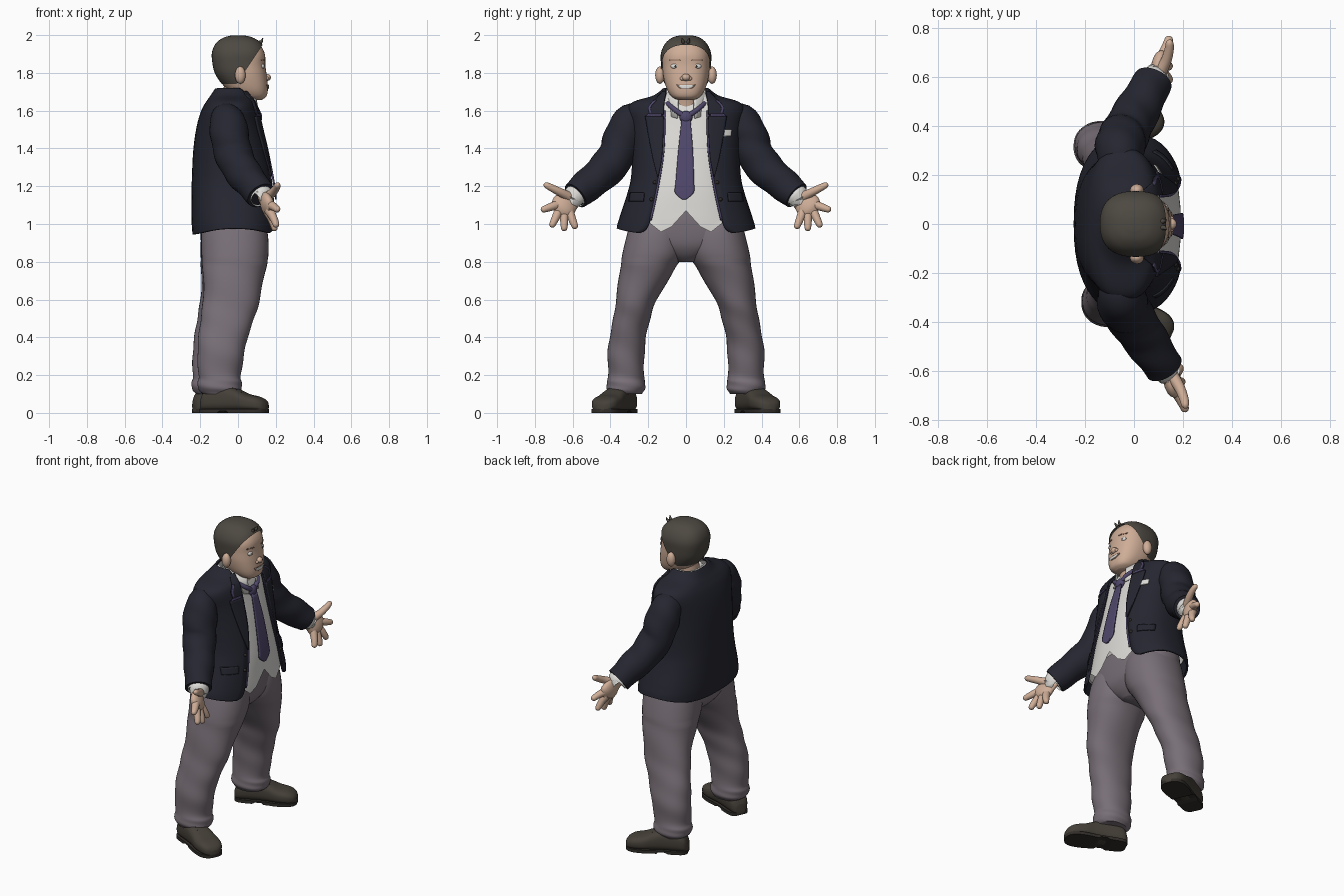
import bpy, bmesh, math
from mathutils import Vector, Matrix

if "Cube" in bpy.data.objects:
    bpy.data.objects.remove(bpy.data.objects["Cube"])


def material(name, *rgb):
    m = bpy.data.materials.new(name)
    m.use_nodes = True
    m.diffuse_color = (*rgb, 1)
    m.node_tree.nodes["Principled BSDF"].inputs["Base Color"].default_value = (*rgb, 1)
    return m


SKIN = material("skin", .62, .42, .31)
LIP = material("lip_and_brow", .3, .17, .12)
HAIR = material("dark_hair", .075, .066, .054)
NAVY = material("navy_cloth", .018, .019, .029)
PURPLE = material("purple_silk", .08, .063, .145)
WHITE = material("white_cloth", .72, .71, .68)
GREY = material("mauve_grey_cloth", .19, .16, .185)
LEATHER = material("brown_leather", .06, .051, .04)
SOLE = material("dark_sole", .03, .026, .022)
BULGE = 2.45  # squareness of body outlines


def finish(name, bm, mat, thick=0):
    bmesh.ops.recalc_face_normals(bm, faces=bm.faces)
    mesh = bpy.data.meshes.new(name)
    bm.to_mesh(mesh)
    bm.free()
    mesh.materials.append(mat)
    ob = bpy.data.objects.new(name, mesh)
    bpy.context.collection.objects.link(ob)
    if thick:
        mod = ob.modifiers.new("thickness", 'SOLIDIFY')
        mod.thickness, mod.offset = thick, 0
    bpy.ops.object.select_all(action='DESELECT')
    ob.select_set(True)
    bpy.context.view_layer.objects.active = ob
    bpy.ops.object.shade_smooth_by_angle(angle=math.radians(45))
    return ob


def smooth(keys, steps=5):
    """Catmull-Rom interpolation of number tuples."""
    out = []
    for i in range(len(keys) - 1):
        quad = [keys[max(i - 1, 0)], keys[i], keys[i + 1], keys[min(i + 2, len(keys) - 1)]]
        for k in range(steps):
            t = k / steps
            out.append(tuple(b + .5 * t * (c - a + t * (2*a - 5*b + 4*c - d + t * (3*(b - c) + d - a)))
                             for a, b, c, d in zip(*quad)))
    return out + [tuple(keys[-1])]


def ring(c, a, b, n=2, start=0, fold=0, phase=0, count=40):
    """Superellipse outline; a start angle leaves a gap at the front."""
    c, pts = Vector(c), []
    span = 2 * math.pi - 2 * start
    for i in range(count + (1 if start else 0)):
        t = start + span * i / count
        u, v = (math.copysign(abs(f) ** (2 / n), f) for f in (math.cos(t), math.sin(t)))
        pts.append(c + (a * u + b * v) * (1 + fold * math.sin(2 * t + phase)))
    return pts


def loft(name, rings, mat, closed=True, caps=True, thick=0, edit=None):
    bm = bmesh.new()
    rows = [[bm.verts.new(p) for p in r] for r in rings]
    n = len(rows[0])
    for r, q in zip(rows, rows[1:]):
        for i in range(n if closed else n - 1):
            j = (i + 1) % n
            bm.faces.new((r[i], r[j], q[j], q[i]))
    if closed and caps:
        bm.faces.new(rows[0])
        bm.faces.new(rows[-1])
    if edit:
        edit(bm)
    return finish(name, bm, mat, thick)


def sweep(name, path, mat, flat=1, fold=0, steps=5):
    """Tube along (x, y, z, radius) keys, flattened along x."""
    pts, rings = smooth(path, steps), []
    for i, p in enumerate(pts):
        t = (Vector(pts[min(i + 1, len(pts) - 1)][:3]) - Vector(pts[max(i - 1, 0)][:3])).normalized()
        b = t.cross(Vector((1, 0, 0))).normalized()
        rings.append(ring(p[:3], b.cross(t) * p[3] * flat, b * p[3], fold=fold, phase=i * .9, count=28))
    return loft(name, rings, mat)


def ball(name, loc, scale, mat):
    bm = bmesh.new()
    bmesh.ops.create_uvsphere(bm, u_segments=24, v_segments=14, radius=1,
                              matrix=Matrix.Translation(loc) @ Matrix.Diagonal((*scale, 1)))
    return finish(name, bm, mat)


def band(key, off=0, start=0, lift=0):
    """Horizontal body outline from (z, back, front, half width)."""
    z, back, front, hw = key
    return ring(((back + front) / 2, 0, z + lift), Vector(((front - back) / 2 + off, 0, 0)),
                Vector((0, hw + off, 0)), BULGE, start)


def at(keys, z):
    keys = smooth(keys)
    for a, b in zip(keys, keys[1:]):
        if a[0] <= z <= b[0]:
            f = (z - a[0]) / (b[0] - a[0])
            return [p + (q - p) * f for p, q in zip(a, b)]
    return keys[0] if z < keys[0][0] else keys[-1]


def patch(name, body, rows, off, mat, side=1, thick=.006):
    """Thin plate of (z, y0, y1) rows hugging the front of a body."""
    lines = []
    for z, y0, y1 in smooth(rows, 4):
        _, back, front, hw = at(body, z)
        line = []
        for i in range(9):
            y = y0 + (y1 - y0) * i / 8
            r = max(0, 1 - (abs(y) / (hw + off)) ** BULGE) ** (1 / BULGE)
            line.append(Vector(((back + front) / 2 + ((front - back) / 2 + off) * r, y * side, z)))
        lines.append(line)
    return loft(name, lines, mat, closed=False, thick=thick)


# Torso: shirt and open jacket share one profile (z, back, front, half width)
TORSO = [(.945, -.235, .205, .362), (1.02, -.24, .204, .35), (1.15, -.24, .196, .308), (1.25, -.238, .182, .285),
         (1.4, -.23, .152, .28), (1.52, -.212, .122, .29), (1.6, -.188, .102, .305), (1.642, -.165, .087, .275),
         (1.675, -.142, .07, .17), (1.715, -.115, .05, .115)]
OPENING = [(.945, .25), (.965, .215), (1.02, .19), (1.18, .155), (1.39, .122), (1.6, .118), (1.715, .107)]
shirt = [band(k, -.014) for k in smooth(TORSO)]
for row in shirt:
    for p in row:
        y = abs(p.y)
        hem = 1.07 - 1.1 * y if y < .115 else .943 + .8 * (y - .115)
        p.z = max(p.z, hem if p.x > 0 and y < .23 else 1.04)
loft("shirt", shirt, WHITE, caps=False)
jacket = []
for k in smooth(TORSO):
    gap = at(OPENING, k[0])[1]
    row = band(k, start=math.asin((gap / k[3]) ** (BULGE / 2)))
    for p in row:
        p.z += .03 * (abs(p.y) / k[3]) ** 4 * max(0, 1.02 - k[0]) / .075
    jacket.append(row)
loft("jacket", jacket, NAVY, closed=False, thick=.012)

# Tie
patch("tie_blade", TORSO, [(1.13, -.02, .0), (1.165, -.058, .04), (1.22, -.055, .043), (1.4, -.04, .036),
                           (1.55, -.024, .024)], .003, PURPLE, thick=.009)
ball("tie_knot", (.108, 0, 1.565), (.02, .034, .034), PURPLE)

# Neck and shirt collar
sweep("neck", [(-.01, 0, 1.56, .085), (0, 0, 1.65, .084), (.015, 0, 1.74, .088)], SKIN)
collar = []
for z, r, dip in ((1.61, .117, .055), (1.655, .108, .035), (1.7, .098, .015)):
    row = ring((.002, 0, z), Vector((r, 0, 0)), Vector((0, r, 0)), start=.4)
    for p in row:
        p.z -= dip * max(0, p.x / r)
    collar.append(row)
loft("shirt_collar", collar, WHITE, closed=False, thick=.008)

# Head, hair, face
HEAD = [(1.657, .03, .125, .045), (1.675, .0, .15, .076), (1.715, -.06, .158, .102), (1.78, -.11, .153, .12),
        (1.84, -.127, .145, .125), (1.9, -.13, .142, .124), (1.95, -.108, .115, .1), (1.98, -.065, .068, .062),
        (1.991, -.02, .02, .02)]
loft("head", [band(k) for k in smooth(HEAD)], SKIN)


def trim_hair(bm):
    for co, no in (((.045, 0, 1.82), (-1.5, 0, 1)), ((0, 0, 1.742), (0, 0, 1))):
        bmesh.ops.bisect_plane(bm, geom=bm.verts[:] + bm.edges[:] + bm.faces[:],
                               plane_co=co, plane_no=no, clear_inner=True)


loft("hair", [band(k, .008, lift=.008) for k in smooth(HEAD)], HAIR, edit=trim_hair)
for i, y in enumerate((-.015, .012)):
    sweep(f"hair_tuft_{i}", [(.1, y, 1.955, .012), (.122, y, 1.965, .009), (.132, y * 1.5, 1.985, .002)], HAIR)
ball("nose", (.152, 0, 1.776), (.022, .023, .019), SKIN)
patch("mouth_line", HEAD, [(1.714, -.02, .02), (1.724, -.04, .04), (1.738, -.05, .05)], .002, LIP, thick=.003)
patch("teeth", HEAD, [(1.718, -.022, .022), (1.727, -.037, .037), (1.735, -.045, .045)], .004, WHITE, thick=.003)

for s, side in ((1, "left"), (-1, "right")):
    def reach(x, y, z, r):
        """The right arm stretches a little further forward."""
        return (x + (max(0, y - .25) * .13 if s < 0 else 0), y * s, z, r)

    # Face parts
    ball(f"{side}_ear", (.012, .138 * s, 1.788), (.028, .025, .046), SKIN)
    ball(f"{side}_nostril", (.15, .02 * s, 1.77), (.013, .013, .011), SKIN)
    ball(f"{side}_eye", (.13, .056 * s, 1.835), (.011, .025, .014), WHITE)
    ball(f"{side}_pupil", (.1385, .055 * s, 1.835), (.004, .006, .007), SOLE)
    patch(f"{side}_brow", HEAD, [(1.866, .03, .085), (1.872, .034, .087)], .002, LIP, s, .003)

    # Lapels, trim, pockets, buttons
    patch(f"{side}_lapel", TORSO, [(1.25, .146, .15), (1.35, .128, .175), (1.48, .12, .2), (1.57, .118, .215)],
          .012, NAVY, s, .009)
    patch(f"{side}_jacket_collar", TORSO, [(1.58, .118, .19), (1.62, .117, .195), (1.655, .113, .165),
                                           (1.7, .104, .122)], .012, NAVY, s, .009)
    patch(f"{side}_notch_trim", TORSO, [(1.57, .13, .215), (1.584, .13, .2)], .018, PURPLE, s, .003)
    patch(f"{side}_collar_trim", TORSO, [(1.585, .182, .194), (1.62, .186, .2), (1.655, .155, .17)],
          .018, PURPLE, s, .003)
    patch(f"{side}_lining_edge", TORSO, [(1.02, .182, .193), (1.18, .147, .158), (1.39, .114, .125),
                                         (1.6, .109, .121)], .007, PURPLE, s, .004)
    patch(f"{side}_pocket_flap", TORSO, [(1.12, .225, .302), (1.165, .22, .295)], .009, NAVY, s)
    for z in (1.13, 1.22):
        y = at(OPENING, z)[1] + .018
        ball(f"{side}_button", (at(TORSO, z)[2] - .022, y * s, z), (.012, .01, .01), SOLE)
    sweep(f"{side}_tie_band", [(.108, .015 * s, 1.575, .014), (.1, .06 * s, 1.605, .013),
                               (.06, .1 * s, 1.64, .012)], PURPLE)

    # Sleeve and cuff
    sweep(f"{side}_sleeve", [reach(*p) for p in (
        (-.06, .19, 1.565, .065), (-.06, .283, 1.545, .094), (-.055, .329, 1.47, .102), (-.04, .362, 1.375, .1),
        (-.005, .43, 1.283, .095), (.04, .512, 1.213, .087), (.079, .585, 1.15, .078))], NAVY, fold=.03)
    sweep(f"{side}_shirt_cuff", [reach(*p) for p in (
        (.06, .555, 1.175, .06), (.081, .588, 1.146, .063), (.083, .592, 1.142, .061))], WHITE)

    # Hand with spread fingers
    sweep(f"{side}_palm", [reach(*p) for p in (
        (.08, .57, 1.16, .045), (.092, .605, 1.13, .052), (.103, .637, 1.105, .068), (.113, .662, 1.08, .064),
        (.118, .682, 1.06, .035))], SKIN, flat=.5)
    fingers = {"thumb": ((.62, 1.145), (.752, 1.212)), "index": ((.672, 1.105), (.767, 1.073)),
               "middle": ((.67, 1.075), (.714, .983)), "ring": ((.645, 1.065), (.645, .963)),
               "little": ((.62, 1.07), (.583, .975))}
    for name, ((y0, z0), (y1, z1)) in fingers.items():
        curl = .012 if name == "thumb" else .006
        sweep(f"{side}_{name}_finger", [
            reach(.108 + .036 * f + curl * math.sin(f * 3), y0 + (y1 - y0) * f, z0 + (z1 - z0) * f, r)
            for f, r in ((0, .026), (.35, .022), (.7, .019), (.92, .015), (1, .005))], SKIN)

    # Trouser leg: (z, x, y, half depth, half width)
    leg = [(.1, -.11, .318, .092, .085), (.125, -.112, .318, .115, .1), (.16, -.113, .318, .116, .102),
           (.2, -.112, .317, .112, .094), (.3, -.105, .318, .123, .098), (.4, -.09, .308, .13, .096),
           (.5, -.065, .287, .142, .098), (.6, -.042, .262, .15, .108), (.75, -.025, .208, .165, .143),
           (.85, -.018, .172, .178, .163), (.97, -.02, .155, .174, .15), (1.05, -.03, .145, .15, .13)]
    rings = []
    for i, (z, x, y, a, b) in enumerate(smooth(leg)):
        shift = -.02 * s * (.95 - z)
        rings.append(ring((x + shift, y * s, z), Vector((a, 0, 0)), Vector((0, b, 0)), 2.2,
                          fold=.018 if z < .8 else 0, phase=i * .8))
    loft(f"{side}_trouser_leg", rings, GREY)

    # Shoe, turned outward: (along, half width, height)
    shoe = [(-.185, .033, .06), (-.165, .055, .1), (-.12, .063, .128), (-.04, .065, .135), (.02, .069, .118),
            (.08, .076, .092), (.14, .071, .078), (.175, .051, .06), (.19, .022, .04)]
    ahead = Vector((math.cos(.42), math.sin(.42) * s, 0))
    across = Vector((-ahead.y, ahead.x, 0))
    mid = Vector((-.04 - .02 * s, .376 * s, 0))
    upper, lower = [], []
    for u, w, h in smooth(shoe):
        c = mid + ahead * u
        upper.append(ring(c + Vector((0, 0, .008 + h / 2)), across * w, Vector((0, 0, h / 2)), 2.8))
        sole_w = across * (w + .002)
        bottom = .01 if -.07 < u < -.01 else 0
        lower.append([c + sole_w + Vector((0, 0, .02)), c - sole_w + Vector((0, 0, .02)),
                      c - sole_w + Vector((0, 0, bottom)), c + sole_w + Vector((0, 0, bottom))])
    loft(f"{side}_shoe", upper, LEATHER)
    loft(f"{side}_sole", lower, SOLE)
    for k in range(3):
        c = mid + ahead * (.0 + .025 * k) + Vector((0, 0, .129 - .012 * k))
        sweep(f"{side}_lace_{k}", [(*(c - across * .03), .006), (*(c + across * .03), .006)], SOLE)

# Hips and pocket square
HIPS = [(.8, -.11, .07, .05), (.84, -.165, .115, .14), (.9, -.195, .145, .265), (1.0, -.2, .155, .31),
        (1.08, -.2, .15, .28)]
loft("trouser_hips", [band(k) for k in smooth(HIPS)], GREY)
patch("pocket_square", TORSO, [(1.465, .185, .238), (1.485, .183, .24), (1.5, .19, .242)], .012, WHITE)
